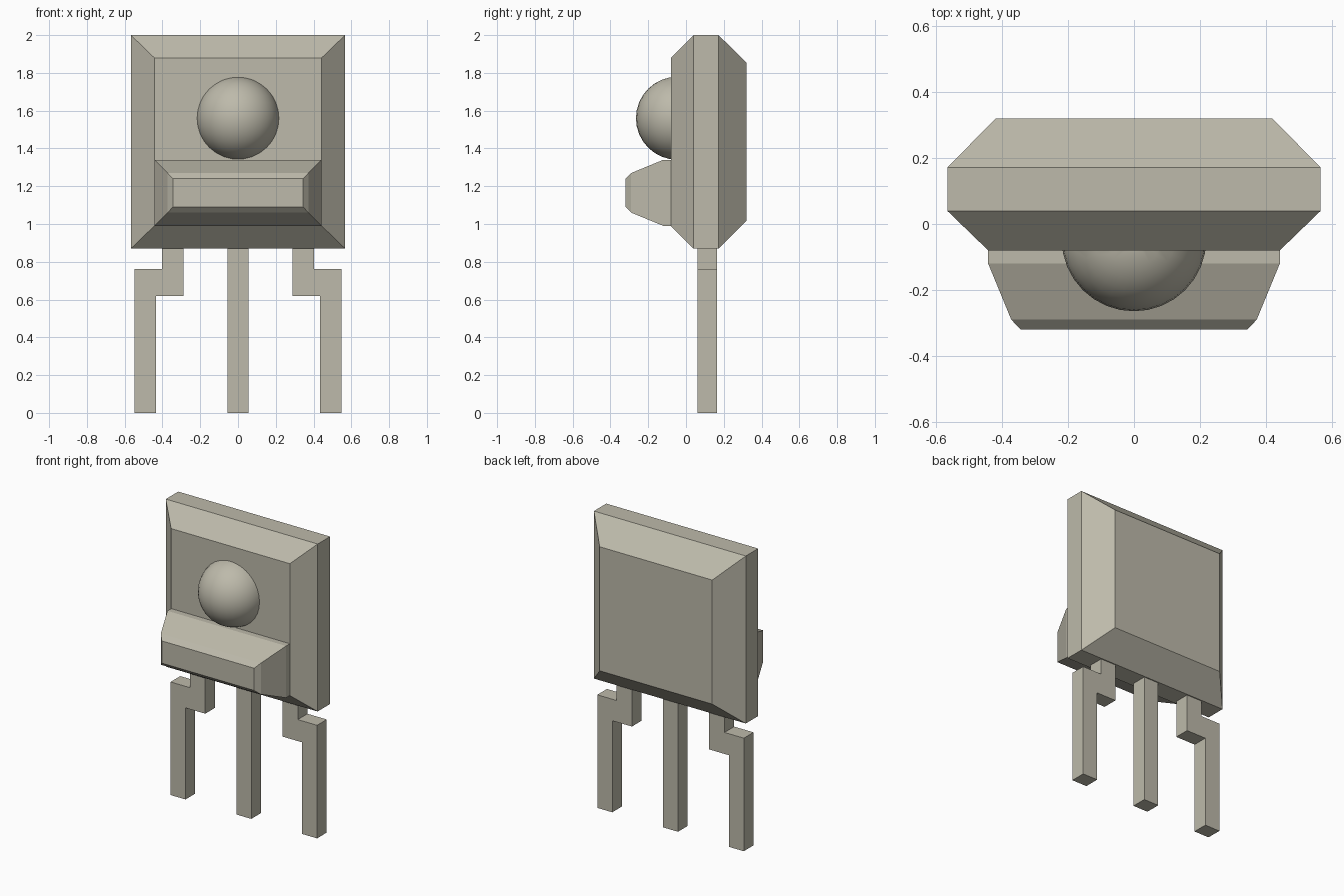
import bpy, bmesh

cube = bpy.data.objects.get("Cube")
if cube:
    bpy.data.objects.remove(cube, do_unlink=True)

COLOUR = (0.51, 0.49, 0.405, 1)
mat = bpy.data.materials.new("warm grey")
mat.use_nodes = True
mat.diffuse_color = COLOUR
mat.node_tree.nodes["Principled BSDF"].inputs["Base Color"].default_value = COLOUR


def finish(name, bm, smooth=False):
    """Turn a bmesh into a named, coloured object."""
    bmesh.ops.recalc_face_normals(bm, faces=bm.faces)
    for face in bm.faces:
        face.smooth = smooth
    mesh = bpy.data.meshes.new(name)
    bm.to_mesh(mesh)
    bm.free()
    mesh.materials.append(mat)
    obj = bpy.data.objects.new(name, mesh)
    bpy.context.collection.objects.link(obj)
    return obj


def loft(name, sections):
    """Join rectangles (y, half width, bottom, top) from front to back."""
    bm = bmesh.new()
    rings = [[bm.verts.new(p) for p in ((-w, y, lo), (w, y, lo), (w, y, hi), (-w, y, hi))]
             for y, w, lo, hi in sections]
    for a, b in zip(rings, rings[1:]):
        for i in range(4):
            j = (i + 1) % 4
            bm.faces.new((a[i], a[j], b[j], b[i]))
    bm.faces.new(rings[0])
    bm.faces.new(rings[-1])
    return finish(name, bm)


def extrude_outline(name, outline, y0, y1):
    """Extrude an (x, z) outline along y."""
    bm = bmesh.new()
    face = bm.faces.new([bm.verts.new((x, y0, z)) for x, z in outline])
    new = bmesh.ops.extrude_face_region(bm, geom=[face])["geom"]
    verts = [v for v in new if isinstance(v, bmesh.types.BMVert)]
    bmesh.ops.translate(bm, verts=verts, vec=(0, y1 - y0, 0))
    return finish(name, bm)


# Case with chamfered front and back
loft("case", [(-0.08, 0.443, 0.99, 1.88), (0.04, 0.567, 0.87, 2.0),
              (0.172, 0.567, 0.87, 2.0), (0.32, 0.42, 1.018, 1.855)])

# Tapered ledge below the lens
loft("front_ledge", [(-0.08, 0.443, 0.99, 1.34), (-0.12, 0.443, 0.99, 1.34),
                     (-0.29, 0.373, 1.06, 1.27), (-0.32, 0.345, 1.09, 1.24)])

# Domed lens, trimmed where it meets the case
bm = bmesh.new()
bmesh.ops.create_uvsphere(bm, u_segments=32, v_segments=16, radius=0.22)
bmesh.ops.translate(bm, verts=bm.verts, vec=(0, -0.045, 1.56))
bmesh.ops.bisect_plane(bm, geom=bm.verts[:] + bm.edges[:] + bm.faces[:],
                       plane_co=(0, -0.078, 0), plane_no=(0, 1, 0), clear_outer=True)
finish("lens", bm, smooth=True)

# Straight middle pin and two cranked outer pins
PIN_FRONT, PIN_BACK = 0.062, 0.165
extrude_outline("middle_pin", [(-0.056, 0), (0.056, 0), (0.056, 0.87), (-0.056, 0.87)],
                PIN_FRONT, PIN_BACK)
crank = [(0.288, 0.87), (0.403, 0.87), (0.403, 0.763), (0.547, 0.763),
         (0.547, 0), (0.435, 0), (0.435, 0.618), (0.288, 0.618)]
for side, sign in (("left", 1), ("right", -1)):
    extrude_outline(side + "_pin", [(sign * x, z) for x, z in crank], PIN_FRONT, PIN_BACK)
